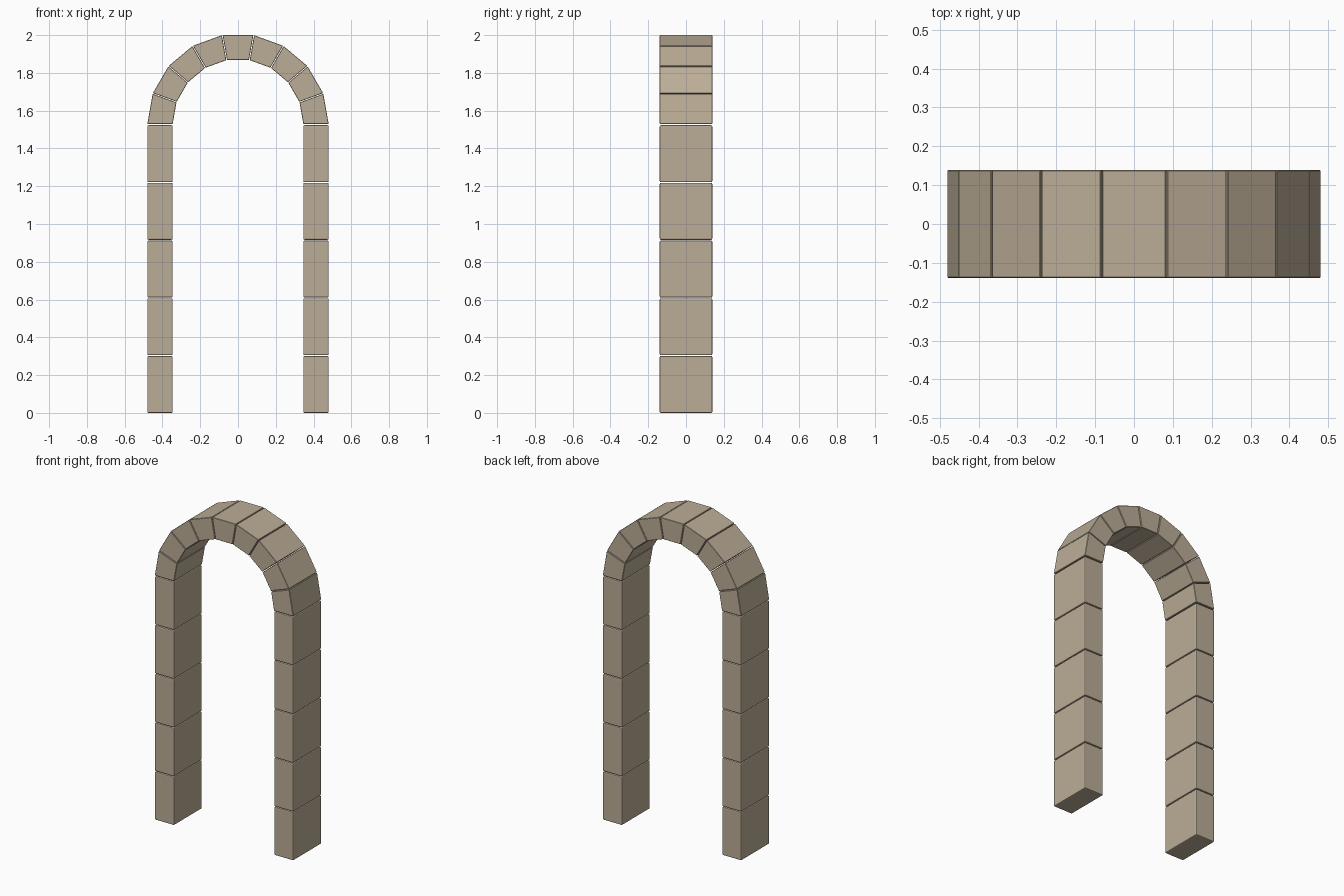
import bpy, bmesh, math

if "Cube" in bpy.data.objects:
    bpy.data.objects.remove(bpy.data.objects["Cube"])

R_OUT, R_IN = 0.48, 0.346      # arch ring radii
HALF_DEPTH = 0.139
SPRING_Z = 1.527               # height where the arch starts
JAMB_BLOCKS, VOUSSOIRS = 5, 9
GAP = 0.004                    # joint width

stone = bpy.data.materials.new("tan stone")
stone.diffuse_color = (0.50, 0.42, 0.31, 1)
stone.use_nodes = True
stone.node_tree.nodes["Principled BSDF"].inputs["Base Color"].default_value = stone.diffuse_color


def block(name, profile, bevel, segments):
    """Extrude an x-z outline through the depth and soften its edges."""
    bm = bmesh.new()
    front = [bm.verts.new((x, -HALF_DEPTH, z)) for x, z in profile]
    face = bm.faces.new(front)
    ext = bmesh.ops.extrude_face_region(bm, geom=[face])
    for v in ext["geom"]:
        if isinstance(v, bmesh.types.BMVert):
            v.co.y = HALF_DEPTH
    bmesh.ops.recalc_face_normals(bm, faces=bm.faces[:])
    bmesh.ops.bevel(bm, geom=bm.edges[:], offset=bevel, segments=segments,
                    profile=0.5, affect='EDGES')
    me = bpy.data.meshes.new(name)
    bm.to_mesh(me)
    bm.free()
    me.materials.append(stone)
    ob = bpy.data.objects.new(name, me)
    bpy.context.collection.objects.link(ob)
    return ob


# jambs: stacked blocks on both sides
h = SPRING_Z / JAMB_BLOCKS
for side, label in ((-1, "left"), (1, "right")):
    for i in range(JAMB_BLOCKS):
        z0, z1 = i * h, (i + 1) * h - GAP
        block(f"{label}_jamb_block_{i + 1}",
              [(side * R_IN, z0), (side * R_OUT, z0),
               (side * R_OUT, z1), (side * R_IN, z1)], 0.006, 2)

# arch: flat-sided wedge stones around a half circle
step = math.pi / VOUSSOIRS
for i in range(VOUSSOIRS):
    a0, a1 = i * step, (i + 1) * step
    g = GAP / 2

    def point(r, a, shift):
        # shift moves the joint face sideways to leave a parallel gap
        return (r * math.cos(a) - shift * math.sin(a),
                SPRING_Z + r * math.sin(a) + shift * math.cos(a))

    block("keystone" if i == VOUSSOIRS // 2 else f"arch_stone_{i + 1}",
          [point(R_IN, a0, g), point(R_OUT, a0, g),
           point(R_OUT, a1, -g), point(R_IN, a1, -g)], 0.002, 1)
